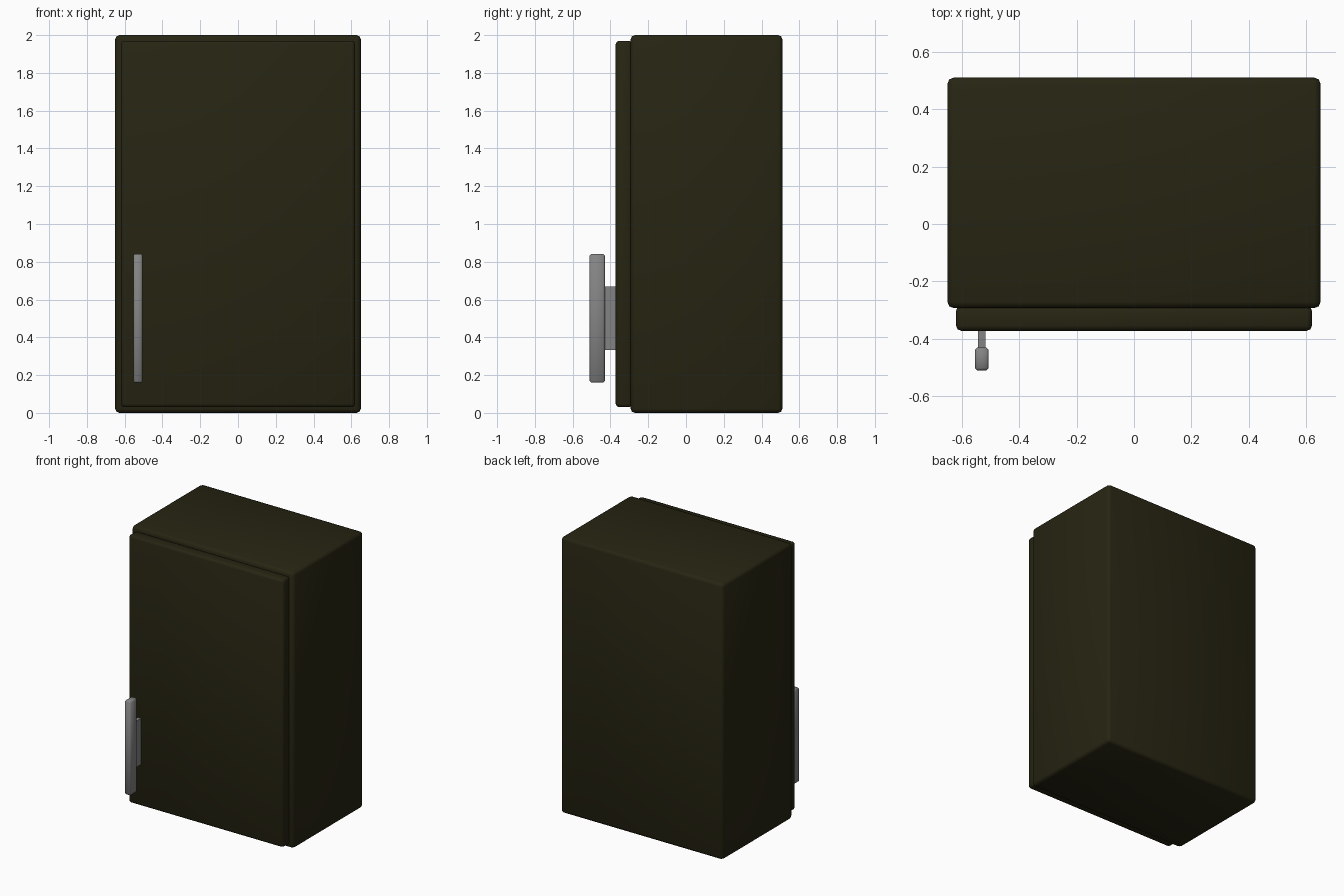
import bpy, bmesh
from mathutils import Vector

if "Cube" in bpy.data.objects:
    bpy.data.objects.remove(bpy.data.objects["Cube"])


def material(name, rgb):
    m = bpy.data.materials.new(name)
    m.diffuse_color = (*rgb, 1.0)
    m.use_nodes = True
    m.node_tree.nodes["Principled BSDF"].inputs["Base Color"].default_value = m.diffuse_color
    return m


dark_olive = material("dark_olive", (0.020, 0.018, 0.006))
metal_grey = material("metal_grey", (0.23, 0.23, 0.23))


def box(name, lo, hi, mat, bevel=0.0, segments=1):
    """Axis-aligned box from corner lo to corner hi with rounded edges."""
    lo, hi = Vector(lo), Vector(hi)
    mid, size = (lo + hi) / 2, hi - lo
    bm = bmesh.new()
    bmesh.ops.create_cube(bm, size=1.0)
    bmesh.ops.scale(bm, vec=size, verts=bm.verts)
    if bevel:
        bmesh.ops.bevel(bm, geom=bm.edges[:], offset=bevel, segments=segments,
                        profile=0.5, affect='EDGES')
    bmesh.ops.recalc_face_normals(bm, faces=bm.faces)
    for f in bm.faces:
        f.smooth = bevel > 0
    mesh = bpy.data.meshes.new(name)
    bm.to_mesh(mesh)
    bm.free()
    mesh.materials.append(mat)
    obj = bpy.data.objects.new(name, mesh)
    obj.location = mid
    bpy.context.collection.objects.link(obj)
    return obj


# Cabinet carcass
box("cabinet_body", (-0.65, -0.293, 0.0), (0.65, 0.51, 2.0), dark_olive, 0.022, 2)

# Door panel, slightly smaller than the carcass front
box("door", (-0.62, -0.372, 0.03), (0.62, -0.285, 1.97), dark_olive, 0.018, 2)

# Handle: long grip bar on a shorter mounting plate
box("handle_bar", (-0.554, -0.51, 0.16), (-0.506, -0.43, 0.842), metal_grey, 0.008)
box("handle_mount", (-0.543, -0.44, 0.333), (-0.517, -0.36, 0.668), metal_grey)
